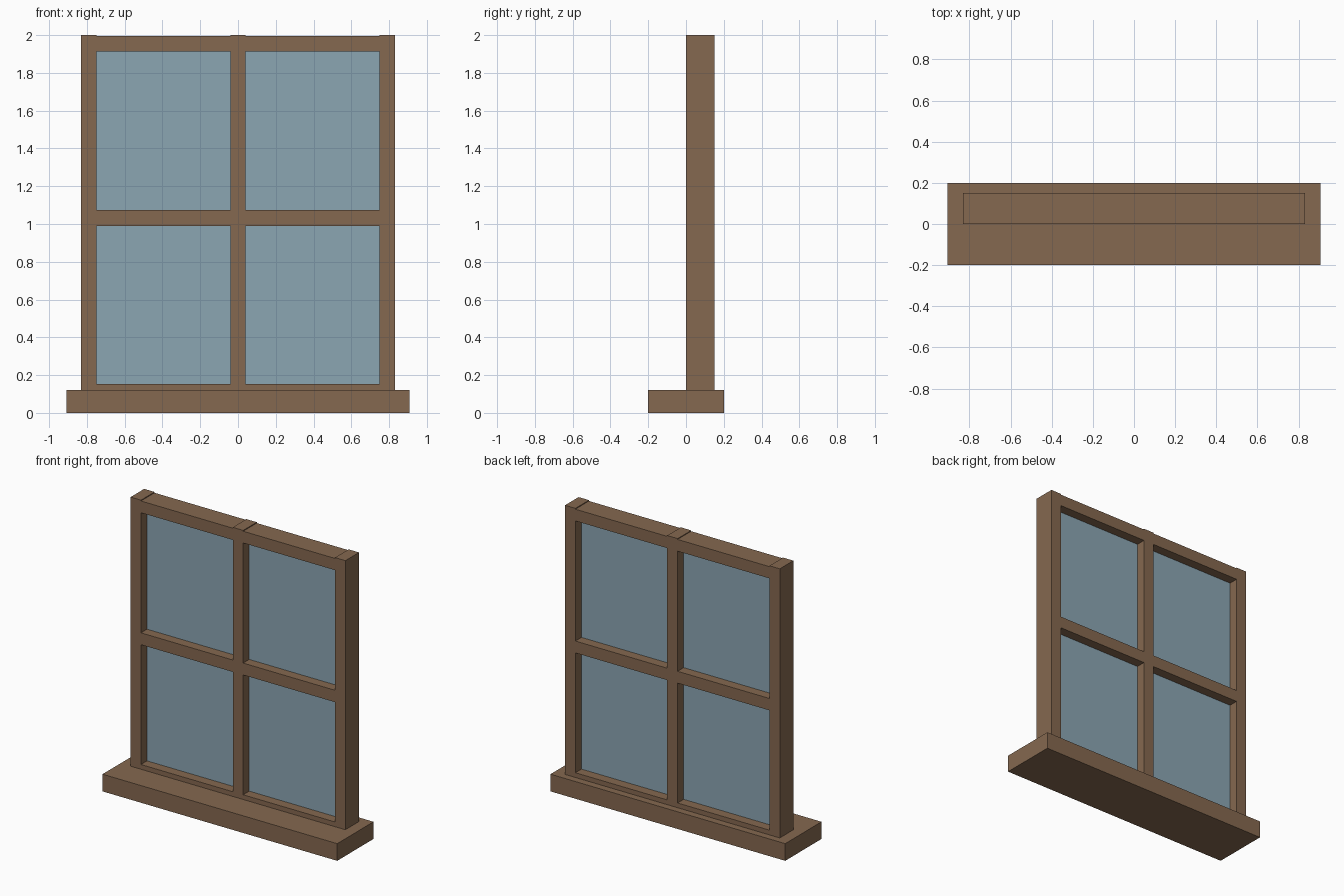
import bpy

if "Cube" in bpy.data.objects:
    bpy.data.objects.remove(bpy.data.objects["Cube"])


def material(name, color):
    m = bpy.data.materials.new(name)
    m.diffuse_color = color
    m.use_nodes = True
    m.node_tree.nodes["Principled BSDF"].inputs["Base Color"].default_value = m.diffuse_color
    return m


wood = material("wood", (0.235, 0.14, 0.08, 1))
glass = material("glass", (0.26, 0.38, 0.45, 1))


def box(name, x, y, z, mat):
    """Box from (min, max) ranges on each axis."""
    center = [(r[0] + r[1]) / 2 for r in (x, y, z)]
    bpy.ops.mesh.primitive_cube_add(size=1, location=center)
    ob = bpy.context.object
    ob.name = name
    ob.scale = [r[1] - r[0] for r in (x, y, z)]
    bpy.ops.object.transform_apply(location=False, rotation=False, scale=True)
    ob.data.materials.append(mat)
    return ob


DEPTH = (0.0, 0.15)      # frame front and back
HALF = 0.04              # half width of a stile
SILL_TOP = 0.12
STILES = (-0.79, 0.0, 0.79)
RAILS = ((SILL_TOP, 0.153), (0.99, 1.073), (1.912, 1.994))

# Sill
box("sill", (-0.907, 0.907), (-0.2, 0.2), (0, SILL_TOP), wood)

# Uprights, standing slightly above the top rail
for name, x in zip(("left_stile", "center_mullion", "right_stile"), STILES):
    box(name, (x - HALF, x + HALF), DEPTH, (SILL_TOP, 2.0), wood)

# Rails and panes filling the bays between the uprights
for side, a, b in (("left", STILES[0], STILES[1]), ("right", STILES[1], STILES[2])):
    bay = (a + HALF, b - HALF)
    for level, z in zip(("bottom", "middle", "top"), RAILS):
        box(f"{side}_{level}_rail", bay, DEPTH, z, wood)
    for level, low, high in (("lower", RAILS[0], RAILS[1]), ("upper", RAILS[1], RAILS[2])):
        box(f"{side}_{level}_pane", bay, (0.067, 0.083), (low[1], high[0]), glass)
